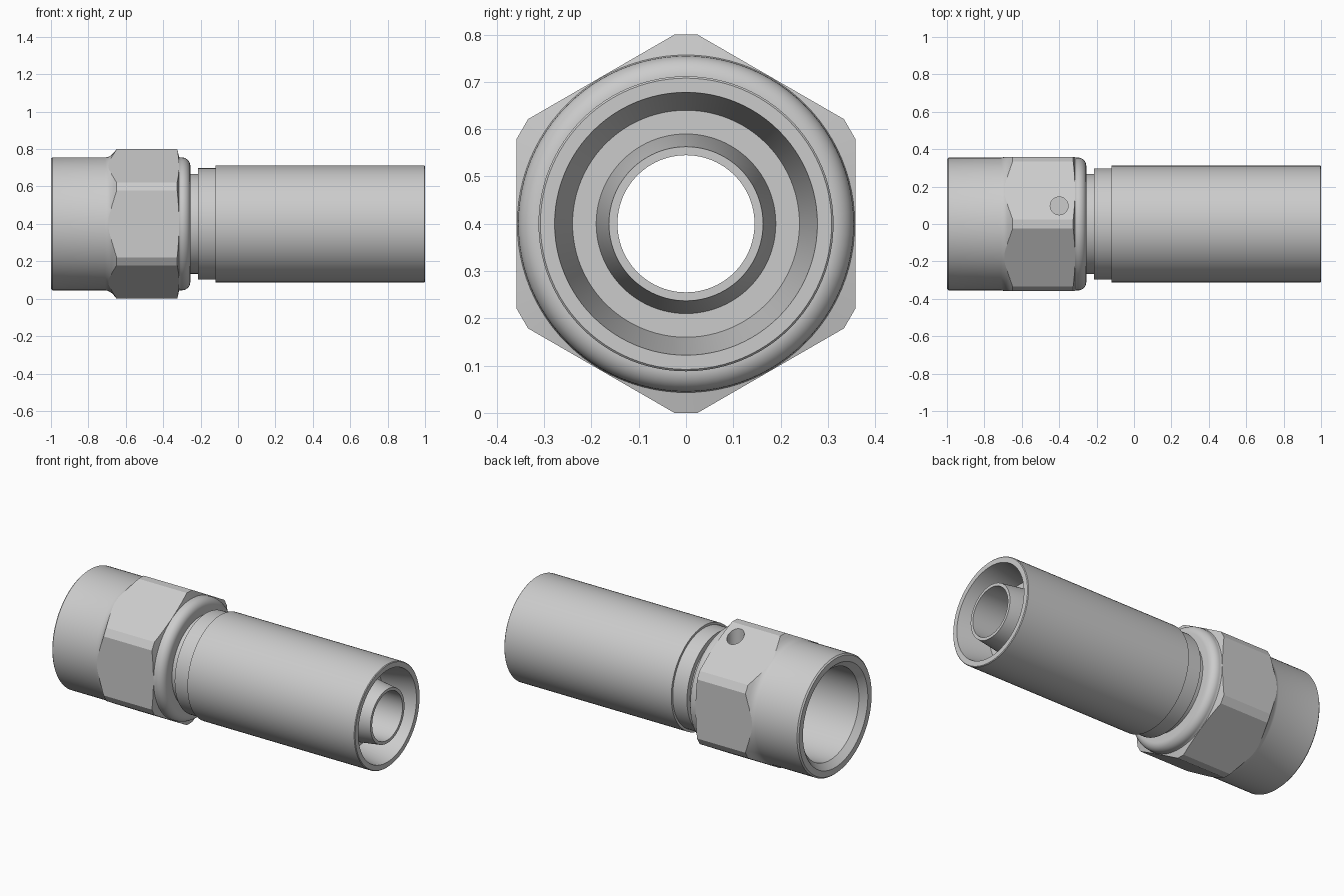
import bpy, bmesh, math
from mathutils import Vector

if "Cube" in bpy.data.objects:
    bpy.data.objects.remove(bpy.data.objects["Cube"])

AXIS_Z = 0.4
SEG = 96


def make_object(name, bm):
    bmesh.ops.recalc_face_normals(bm, faces=bm.faces)
    mesh = bpy.data.meshes.new(name)
    bm.to_mesh(mesh)
    bm.free()
    obj = bpy.data.objects.new(name, mesh)
    bpy.context.collection.objects.link(obj)
    return obj


def lathe(name, profile):
    """Revolve a closed (x, radius) outline about the long axis."""
    bm = bmesh.new()
    rings = []
    for i in range(SEG):
        a = 2 * math.pi * i / SEG
        rings.append([bm.verts.new((x, r * math.cos(a), AXIS_Z + r * math.sin(a)))
                      for x, r in profile])
    n = len(profile)
    for i in range(SEG):
        p, q = rings[i], rings[(i + 1) % SEG]
        for j in range(n):
            k = (j + 1) % n
            bm.faces.new((p[j], p[k], q[k], q[j]))
    return make_object(name, bm)


def prism(name, points, axis_from, axis_to):
    """Extrude a closed outline of 3D points from one offset to another."""
    bm = bmesh.new()
    a = [bm.verts.new(Vector(p) + Vector(axis_from)) for p in points]
    b = [bm.verts.new(Vector(p) + Vector(axis_to)) for p in points]
    bm.faces.new(a)
    bm.faces.new(b)
    for i in range(len(points)):
        j = (i + 1) % len(points)
        bm.faces.new((a[i], a[j], b[j], b[i]))
    return make_object(name, bm)


def boolean(obj, cutter, operation):
    mod = obj.modifiers.new(operation.lower(), 'BOOLEAN')
    mod.operation = operation
    mod.solver = 'EXACT'
    mod.object = cutter
    bpy.context.view_layer.objects.active = obj
    bpy.ops.object.modifier_apply(modifier=mod.name)
    bpy.data.objects.remove(cutter, do_unlink=True)


def arc(cx, cr, radius, start, end, steps):
    return [(cx + radius * math.cos(math.radians(start + (end - start) * i / steps)),
             cr + radius * math.sin(math.radians(start + (end - start) * i / steps)))
            for i in range(steps + 1)]


# Swivel nut: turned blank with skirt, chamfered hex zone, rounded collar and bore
nut = lathe("swivel_nut", [
    (-1.0, 0.31), (-1.0, 0.347), (-0.992, 0.355), (-0.71, 0.355),
    (-0.695, 0.358), (-0.68, 0.366), (-0.665, 0.38), (-0.645, 0.405), (-0.63, 0.43),
    (-0.332, 0.43), (-0.315, 0.357), (-0.31, 0.355)]
    + arc(-0.300, 0.310, 0.045, 90, 0, 10)
    + [(-0.255, 0.25), (-0.42, 0.25), (-0.42, 0.275), (-0.965, 0.275)])

# Hexagon with flattened corners trims the blank
hex_points = []
for k in range(6):
    a = math.radians(90 + 60 * k)
    for s in (-0.0245, 0.0245):
        hex_points.append((0, 0.4 * math.cos(a) - s * math.sin(a),
                           AXIS_Z + 0.4 * math.sin(a) + s * math.cos(a)))
boolean(nut, prism("hex_cutter", hex_points, (-1.1, 0, 0), (-0.1, 0, 0)), 'INTERSECT')

# Blind pin hole in the upper rear flat
circle = [(-0.40 + 0.048 * math.cos(2 * math.pi * i / 32),
           0.097 + 0.048 * math.sin(2 * math.pi * i / 32), 0) for i in range(32)]
boolean(nut, prism("hole_cutter", circle, (0, 0, 0.68), (0, 0, 0.9)), 'DIFFERENCE')

# Hollow stem: seat nose, neck, shoulder ring and tapered insert tube
stem = lathe("stem", [
    (-0.62, 0.145), (-0.62, 0.17), (-0.50, 0.25), (-0.46, 0.267),
    (-0.215, 0.267), (-0.215, 0.298), (-0.10, 0.298), (-0.10, 0.19),
    (0.80, 0.19), (1.0, 0.163), (1.0, 0.145)])

# Crimp sleeve with a tapered mouth around the insert
sleeve = lathe("crimp_sleeve", [
    (-0.12, 0.17), (-0.12, 0.312), (0.996, 0.312), (1.0, 0.308),
    (1.0, 0.278), (0.80, 0.24), (0.80, 0.17)])

# Smooth round surfaces, keep machined edges crisp
bpy.ops.object.select_all(action='DESELECT')
for obj in (nut, stem, sleeve):
    obj.select_set(True)
bpy.context.view_layer.objects.active = nut
bpy.ops.object.shade_smooth_by_angle(angle=math.radians(25))
